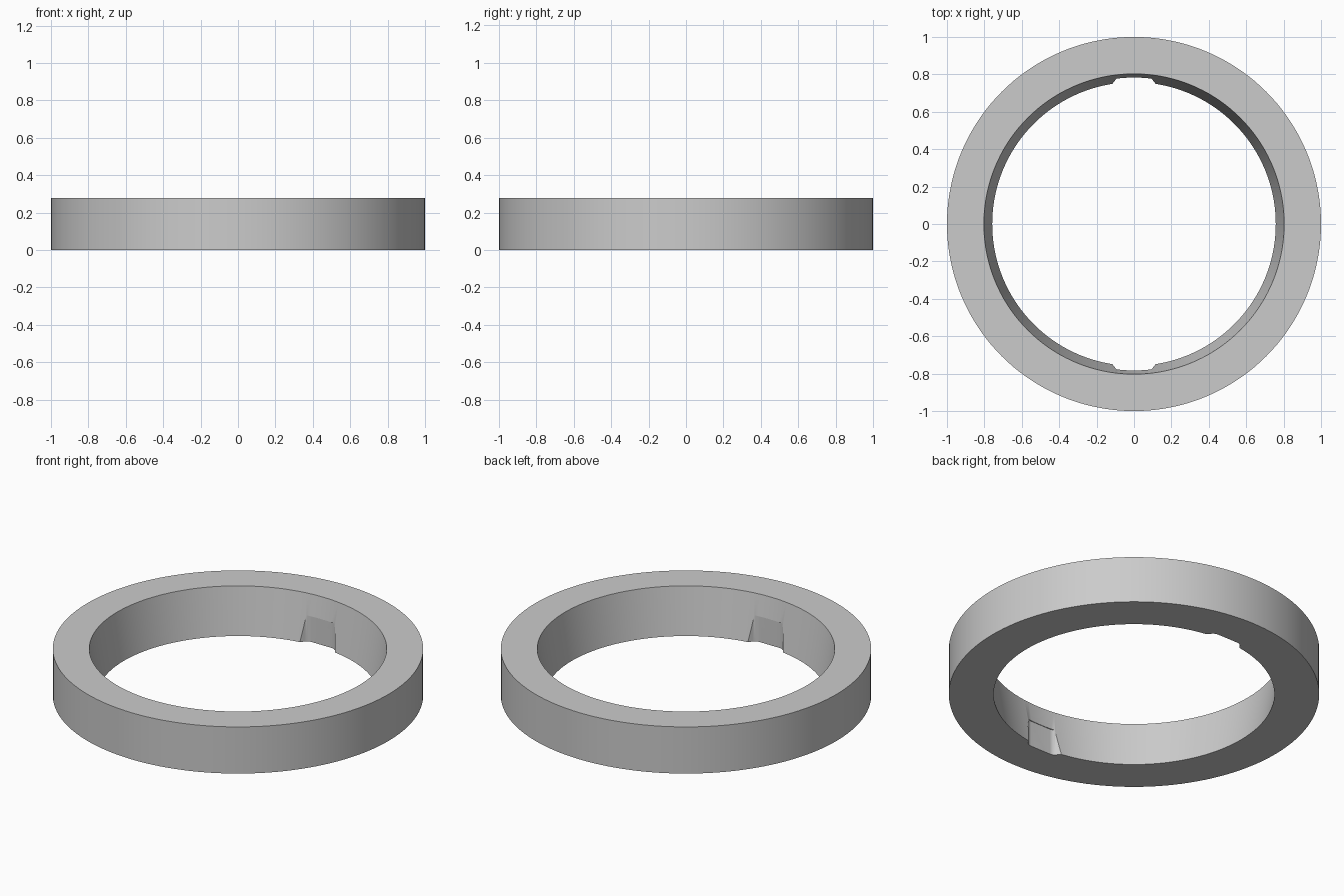
import bpy, bmesh, math
from mathutils import Matrix, Vector

cube = bpy.data.objects.get("Cube")
if cube:
    bpy.data.objects.remove(cube, do_unlink=True)

HEIGHT = 0.278
SEGMENTS = 144


def make_object(name, bm):
    bmesh.ops.recalc_face_normals(bm, faces=bm.faces)
    mesh = bpy.data.meshes.new(name)
    bm.to_mesh(mesh)
    bm.free()
    obj = bpy.data.objects.new(name, mesh)
    bpy.context.collection.objects.link(obj)
    return obj


# Plain grey material
grey = bpy.data.materials.new("plain_grey")
grey.use_nodes = True
colour = (0.6, 0.6, 0.6, 1)
grey.diffuse_color = colour
grey.node_tree.nodes["Principled BSDF"].inputs["Base Color"].default_value = colour

# Ring: straight outer wall, bore that widens towards the top
bm = bmesh.new()
section = [(0.758, 0), (1, 0), (1, HEIGHT), (0.803, HEIGHT)]
loops = []
for i in range(SEGMENTS):
    a = math.tau * i / SEGMENTS
    loops.append([bm.verts.new((r * math.cos(a), r * math.sin(a), z)) for r, z in section])
for i, here in enumerate(loops):
    ahead = loops[(i + 1) % SEGMENTS]
    for j in range(4):
        k = (j + 1) % 4
        bm.faces.new((here[j], ahead[j], ahead[k], here[k]))
ring = make_object("ring", bm)
ring.data.materials.append(grey)

# Notch cutter: flared pocket with rounded back corners, at front and back
bm = bmesh.new()
start, corner, end = Vector((0.104, 0.764)), Vector((0.09, 0.786)), Vector((0.066, 0.786))
half = [Vector((0.15, 0.715)), Vector((0.118, 0.747))]
for i in range(9):
    t = i / 8
    half.append(start * (1 - t) ** 2 + corner * 2 * t * (1 - t) + end * t ** 2)
outline = half + [Vector((-p.x, p.y)) for p in reversed(half)]
for turn in (0, math.pi):
    spin = Matrix.Rotation(turn, 3, "Z")
    face = bm.faces.new([bm.verts.new(spin @ Vector((p.x, p.y, -0.05))) for p in outline])
    top = bmesh.ops.extrude_face_region(bm, geom=[face])["geom"]
    for v in top:
        if isinstance(v, bmesh.types.BMVert):
            v.co.z = 0.155
cutter = make_object("notch_cutter", bm)
cutter.data.materials.append(grey)
cutter.hide_render = True

# Cut the notches and keep the result
bpy.context.view_layer.objects.active = ring
ring.select_set(True)
cut = ring.modifiers.new("notches", "BOOLEAN")
cut.operation = "DIFFERENCE"
cut.solver = "EXACT"
cut.object = cutter
bpy.ops.object.modifier_apply(modifier=cut.name)
bpy.data.objects.remove(cutter, do_unlink=True)

bpy.ops.object.select_all(action="DESELECT")
ring.select_set(True)
bpy.ops.object.shade_smooth_by_angle(angle=math.radians(30))
